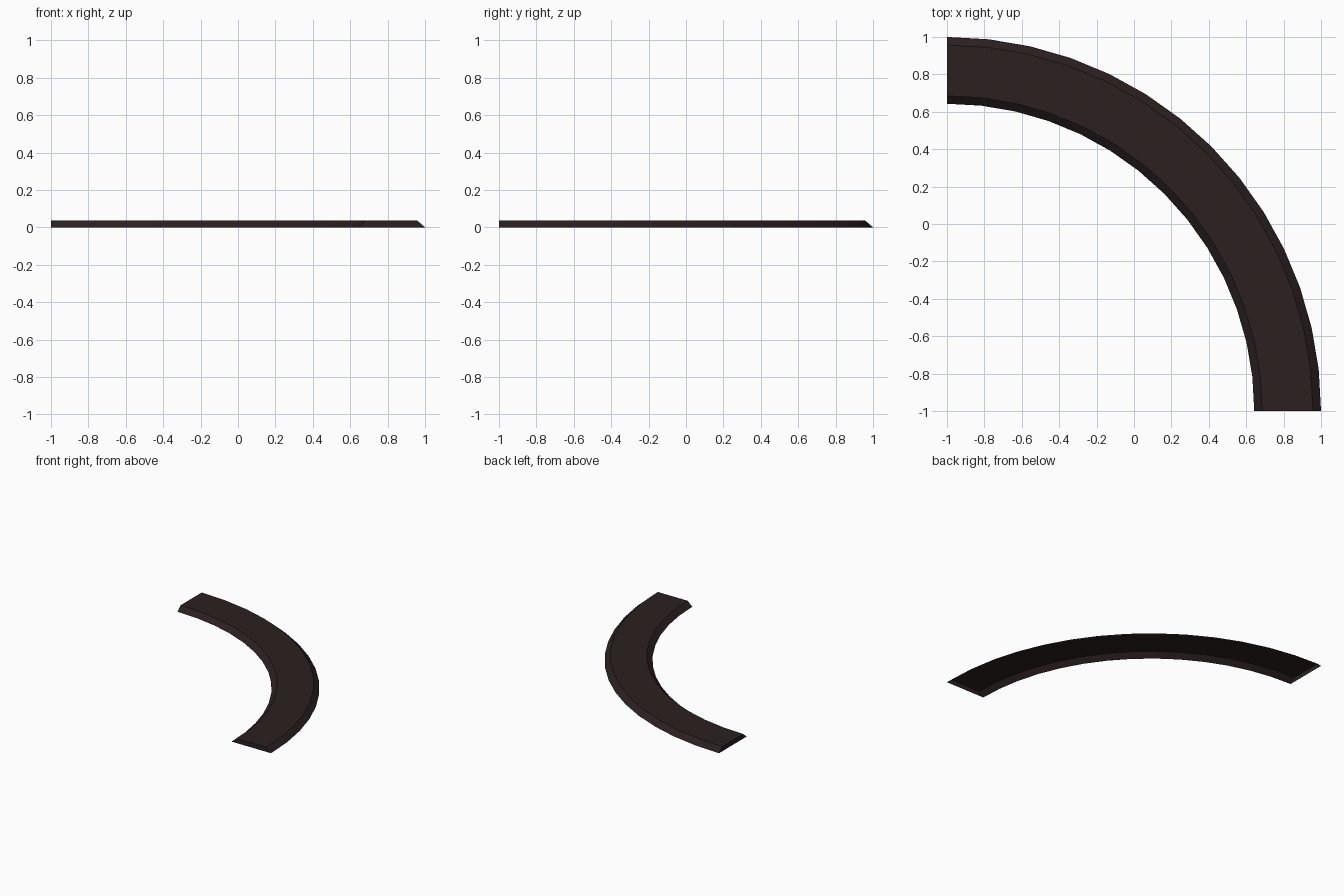
import bpy, bmesh, math

if "Cube" in bpy.data.objects:
    bpy.data.objects.remove(bpy.data.objects["Cube"])

SEGMENTS = 14
CENTRE = (-1.0, -1.0)
# cross-section as (radius, height): inner foot, inner rim, outer rim, outer foot
PROFILE = [(1.643, 0.0), (1.685, 0.038), (1.957, 0.038), (2.0, 0.0)]

mat = bpy.data.materials.new("dark brown")
mat.diffuse_color = (0.025, 0.0145, 0.0145, 1)
mat.use_nodes = True
mat.node_tree.nodes["Principled BSDF"].inputs["Base Color"].default_value = mat.diffuse_color

# curved strip: sweep the profile through a quarter turn, open underneath
bm = bmesh.new()
rings = []
for i in range(SEGMENTS + 1):
    a = math.radians(90) * i / SEGMENTS
    rings.append([bm.verts.new((CENTRE[0] + r * math.cos(a),
                                CENTRE[1] + r * math.sin(a), z)) for r, z in PROFILE])
for a, b in zip(rings, rings[1:]):
    for j in range(len(PROFILE) - 1):
        bm.faces.new((a[j], b[j], b[j + 1], a[j + 1])).normal_flip()

# end caps
bm.faces.new(rings[0])
bm.faces.new(rings[-1][::-1])

# make every face point outwards, away from a point inside the strip
bm.normal_update()
for f in bm.faces:
    c = f.calc_center_median()
    ang = math.atan2(c.y - CENTRE[1], c.x - CENTRE[0])
    ang = min(max(ang, 0.05), math.pi / 2 - 0.05)
    inside = (CENTRE[0] + 1.82 * math.cos(ang), CENTRE[1] + 1.82 * math.sin(ang), 0.0)
    if f.normal.dot(c - type(c)(inside)) < 0:
        f.normal_flip()

mesh = bpy.data.meshes.new("curved_strip")
bm.to_mesh(mesh)
bm.free()
mesh.materials.append(mat)
obj = bpy.data.objects.new("curved_strip", mesh)
bpy.context.collection.objects.link(obj)
